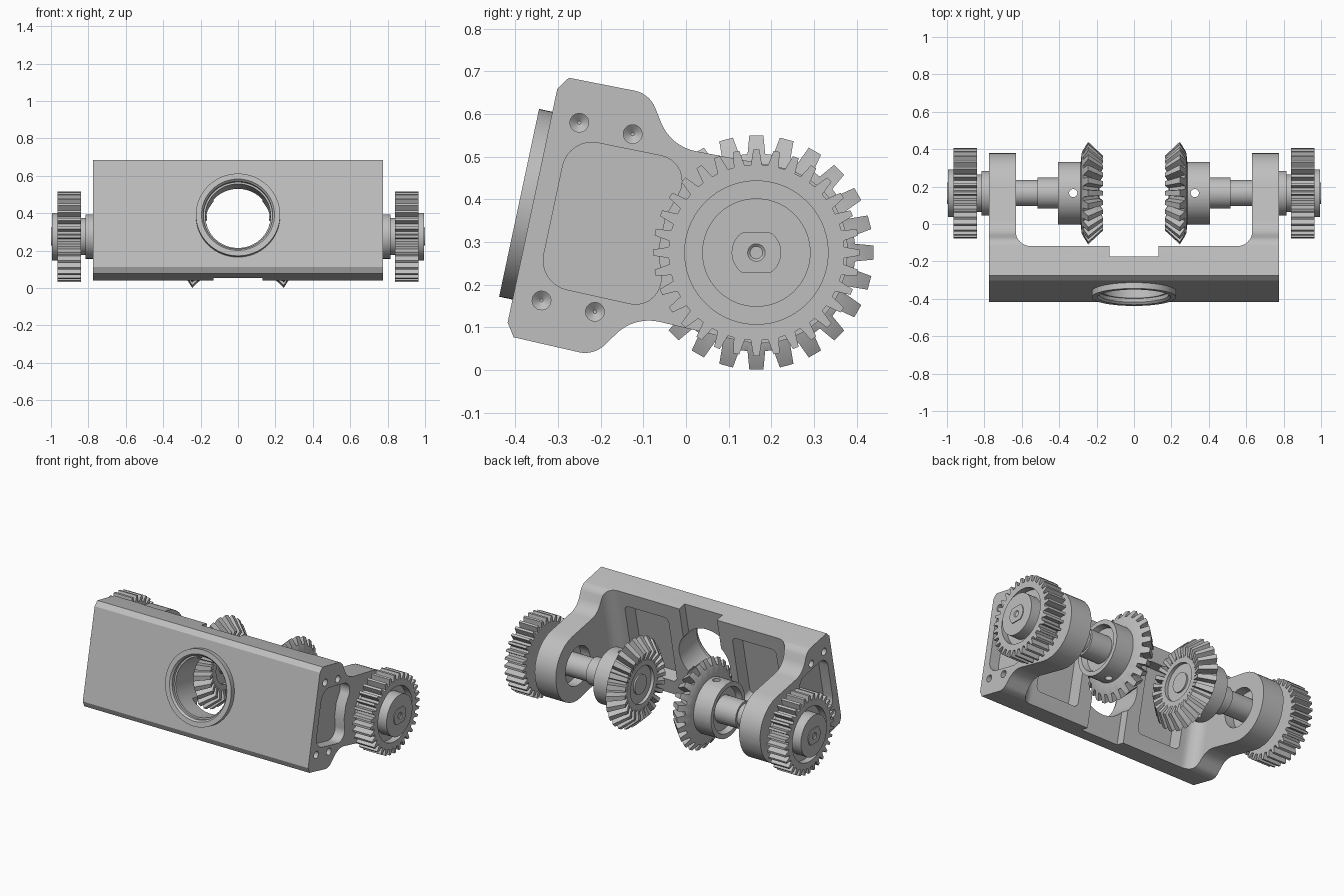
import bpy, bmesh, math
from mathutils import Vector, Matrix

if "Cube" in bpy.data.objects:
    bpy.data.objects.remove(bpy.data.objects["Cube"])

metal = bpy.data.materials.new("machined_grey")
metal.use_nodes = True
metal.diffuse_color = (0.52, 0.52, 0.52, 1)
metal.node_tree.nodes["Principled BSDF"].inputs["Base Color"].default_value = (0.52, 0.52, 0.52, 1)

AXLE = Vector((0, 0.165, 0.275))
TILT = Matrix.Translation((0, -0.36, 0.385)) @ Matrix.Rotation(math.radians(-12), 4, "X")
parts = []


def loft(name, loops, ring=False):
    """Skin a list of equal-length loops; cap the ends unless it is a ring."""
    bm = bmesh.new()
    rows = [[bm.verts.new(p) for p in loop] for loop in loops]
    n = len(rows[0])
    pairs = list(zip(rows, rows[1:])) + ([(rows[-1], rows[0])] if ring else [])
    for a, b in pairs:
        for i in range(n):
            j = (i + 1) % n
            bm.faces.new((a[i], a[j], b[j], b[i]))
    if not ring:
        bm.faces.new(rows[0])
        bm.faces.new(rows[-1])
    bmesh.ops.recalc_face_normals(bm, faces=bm.faces)
    mesh = bpy.data.meshes.new(name)
    bm.to_mesh(mesh)
    bm.free()
    mesh.materials.append(metal)
    obj = bpy.data.objects.new(name, mesh)
    bpy.context.collection.objects.link(obj)
    parts.append(obj)
    return obj


def place(p, axis, h):
    co = list(p)
    co.insert(axis, h)
    return Vector(co)


def prism(name, pts, lo, hi, axis):
    return loft(name, [[place(p, axis, h) for p in pts] for h in (lo, hi)])


def turn(name, stations, axis=0, centre=(0, 0, 0), side=1, ring=False, n=48):
    """Turned part; each station is (position along axis, radius)."""
    angles = [math.tau * i / n for i in range(n)]
    return loft(name, [[place((r * math.cos(a), r * math.sin(a)), axis, side * h) + Vector(centre)
                        for a in angles] for h, r in stations], ring)


def gear(name, stations, teeth, tip, root, side):
    """Turned part with teeth; toothed stations are (tip pos, tip radius, root pos, root radius)."""
    loops = []
    for st in stations:
        top, base = st[:2], st[-2:]
        loop = []
        for t in range(teeth):
            for off, (h, r) in ((-root, base), (-tip, top), (tip, top), (root, base)):
                a = math.tau * (t + off) / teeth
                loop.append(Vector((side * h, r * math.cos(a), r * math.sin(a))) + AXLE)
        loops.append(loop)
    return loft(name, loops)


def rounded(corners, steps=8):
    """Polygon from (a, b, fillet radius) corners."""
    out = []
    for i, (x, y, r) in enumerate(corners):
        p = Vector((x, y))
        if r == 0:
            out.append(p)
            continue
        d1 = (Vector(corners[i - 1][:2]) - p).normalized()
        d2 = (Vector(corners[(i + 1) % len(corners)][:2]) - p).normalized()
        half = d1.angle(d2) / 2
        c = p + (d1 + d2).normalized() * (r / math.sin(half))
        arm = p + d1 * (r / math.tan(half)) - c
        sweep = math.copysign(math.pi - 2 * half, d2.cross(d1))
        for k in range(steps + 1):
            out.append(c + Matrix.Rotation(sweep * k / steps, 2) @ arm)
    return out


def mirrored(half):
    """Complete an outline that is symmetric about its second coordinate."""
    return half + [(a, -b, r) for a, b, r in reversed(half)]


def cut(target, cutter):
    cutter.hide_render = True
    mod = target.modifiers.new("cut", "BOOLEAN")
    mod.operation, mod.solver, mod.object = "DIFFERENCE", "EXACT", cutter
    bpy.context.view_layer.objects.active = target
    bpy.ops.object.modifier_apply(modifier=mod.name)
    parts.remove(cutter)
    bpy.data.objects.remove(cutter)


# Bracket: side outline with the two arms left standing
outline = mirrored([(0, 0.28, 0), (0.021, 0.311, 0), (0.214, 0.314, 0.066),
                    (0.288, 0.203, 0.11), (0.75, 0.214, 0.2)])
bracket = prism("bracket", rounded(outline), -0.775, 0.775, 0)
gap = [(0.63, 1, 0), (0.63, 0.18, 0.08), (0.13, 0.18, 0), (0.13, 0.125, 0)]
gap += [(-x, y, r) for x, y, r in reversed(gap)]
cut(bracket, prism("gap_cutter", rounded(gap), -0.5, 0.5, 2))
cut(bracket, turn("bore_cutter", [(-0.1, 0.175), (0.4, 0.175)], axis=1))

# Recesses, bearing bores and screw holes, on both sides
side_pocket = mirrored([(0.05, 0.175, 0.07), (0.355, 0.178, 0.06), (0.31, 0.04, 0)])
for s in (1, -1):
    cut(bracket, prism("side_pocket_cutter", rounded(side_pocket), s * 0.71, s * 0.9, 0))
    back_pocket = [(s * x, z, 0.03) for x, z in
                   ((0.22, -0.22), (0.22, 0.22), (0.52, 0.22), (0.52, -0.22))]
    cut(bracket, prism("back_pocket_cutter", rounded(back_pocket), 0.09, 0.3, 1))
    cut(bracket, turn("bearing_cutter", [(0.5, 0.12), (0.9, 0.12)], centre=(0, 0.535, 0), side=s))
    for v in (0.067, 0.195):
        for u in (0.213, -0.213):
            cut(bracket, turn("screw_cutter", [(0.72, 0.004), (0.735, 0.022), (0.8, 0.022)],
                              centre=(0, v, u), side=s, n=20))

# Raised ring around the front opening
bore_ring = turn("bore_ring", [(0.02, 0.225), (-0.032, 0.225), (-0.032, 0.195), (-0.02, 0.185),
                               (0.02, 0.185)], axis=1, ring=True, n=64)
for obj in (bracket, bore_ring):
    obj.data.transform(TILT)

# Gear trains
for s, label in ((1, "left"), (-1, "right")):
    gear(label + "_spur_gear",
         [(0.84, 0.242, 0.84, 0.206), (0.965, 0.242, 0.965, 0.206), (0.965, 0.168),
          (0.925, 0.168), (0.925, 0.127), (0.995, 0.127)], 32, 0.15, 0.32, s)
    gear(label + "_bevel_gear",
         [(0.37, 0.08), (0.37, 0.13), (0.405, 0.14), (0.405, 0.168), (0.285, 0.168),
          (0.28, 0.215), (0.245, 0.275, 0.272, 0.232), (0.165, 0.2, 0.19, 0.165),
          (0.185, 0.145), (0.185, 0.115), (0.205, 0.115), (0.205, 0.06), (0.195, 0.06)],
         24, 0.23, 0.34, s)
    cut(parts[-1], turn("set_screw_cutter", [(-0.4, 0.022), (0.4, 0.022)], axis=2,
                        centre=AXLE + Vector((s * 0.325, 0, 0)), n=20))
    turn(label + "_shaft", [(0.365, 0.083), (0.515, 0.083), (0.515, 0.07), (0.98, 0.07)],
         centre=AXLE, side=s)
    turn(label + "_bearing", [(0.69, 0.119), (0.815, 0.119), (0.815, 0.1), (0.845, 0.1)],
         centre=AXLE, side=s)
    # Shaft end with two flats and a centre dimple
    end = [Vector((0.058 * math.cos(a), max(-0.047, min(0.047, 0.058 * math.sin(a)))))
           for a in (math.tau * i / 48 for i in range(48))]
    tip = prism(label + "_shaft_end", end, s * 0.98, s, 0)
    tip.data.transform(Matrix.Translation(AXLE))
    cut(tip, turn("dimple_cutter", [(0.984, 0.002), (1.002, 0.023)], centre=AXLE, side=s, n=20))

bpy.ops.object.select_all(action="DESELECT")
for obj in parts:
    obj.select_set(True)
bpy.context.view_layer.objects.active = bracket
bpy.ops.object.shade_smooth_by_angle(angle=math.radians(30))
